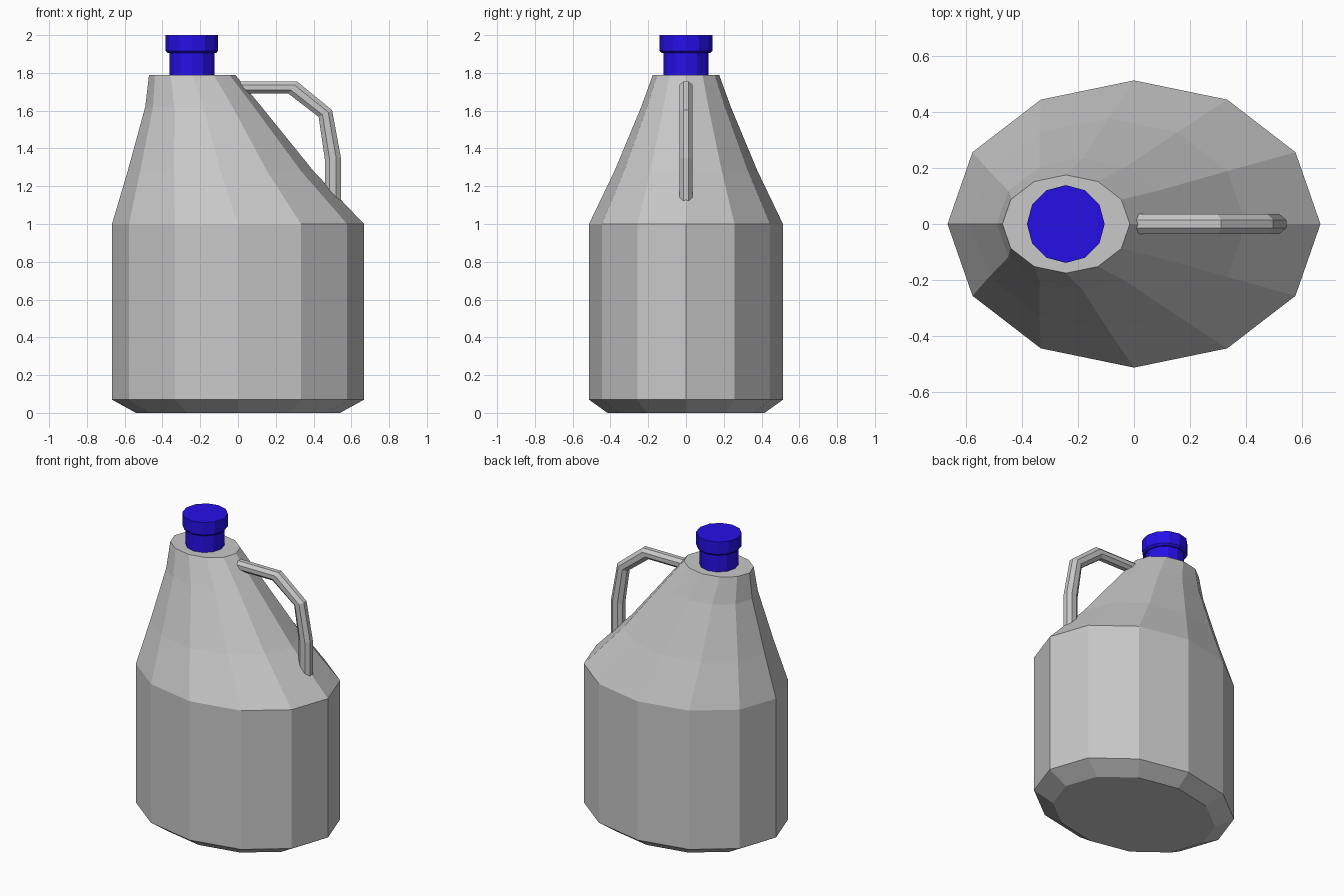
import bpy, bmesh
from math import sin, cos, pi
from mathutils import Vector

cube = bpy.data.objects.get("Cube")
if cube:
    bpy.data.objects.remove(cube)


def material(name, rgb):
    m = bpy.data.materials.new(name)
    m.use_nodes = True
    m.diffuse_color = (*rgb, 1)
    m.node_tree.nodes["Principled BSDF"].inputs["Base Color"].default_value = (*rgb, 1)
    return m


def loft(name, rings, mat):
    """Skin a list of point rings into a closed solid."""
    bm = bmesh.new()
    loops = [[bm.verts.new(p) for p in ring] for ring in rings]
    n = len(loops[0])
    for a, b in zip(loops, loops[1:]):
        for i in range(n):
            j = (i + 1) % n
            bm.faces.new((a[i], a[j], b[j], b[i]))
    bm.faces.new(loops[0][::-1])
    bm.faces.new(loops[-1])
    bmesh.ops.recalc_face_normals(bm, faces=bm.faces)
    mesh = bpy.data.meshes.new(name)
    bm.to_mesh(mesh)
    bm.free()
    mesh.materials.append(mat)
    obj = bpy.data.objects.new(name, mesh)
    bpy.context.collection.objects.link(obj)
    return obj


def ring(centre, u, v, sides, turn=0.0):
    """Polygon ring around centre, spanned by half axes u and v."""
    c, u, v = Vector(centre), Vector(u), Vector(v)
    angles = [2 * pi * (i + turn) / sides for i in range(sides)]
    return [c + u * cos(a) + v * sin(a) for a in angles]


def flat_ring(x, z, rx, ry):
    return ring((x, 0, z), (rx, 0, 0), (0, ry, 0), 12)


grey = material("grey plastic", (0.58, 0.58, 0.58))
blue = material("blue plastic", (0.019, 0.005, 0.8))

# Body: elliptical rings (centre x, z, half length), leaning toward the neck
ASPECT = 0.77
body = [(0, 0, 0.54), (0, 0.07, 0.667), (0, 1.0, 0.667),
        (-0.092, 1.28, 0.492), (-0.183, 1.62, 0.308), (-0.243, 1.79, 0.228)]
loft("jug_body", [flat_ring(x, z, r, r * ASPECT) for x, z, r in body], grey)

# Neck and lid
NECK_X = -0.244
neck = [(1.78, 0.119), (1.91, 0.119)]
lid = [(1.905, 0.128), (1.917, 0.139), (2.0, 0.139)]
for name, profile in (("neck", neck), ("lid", lid)):
    loft(name, [flat_ring(NECK_X, z, r, r) for z, r in profile], blue)

# Handle: outer and inner edge of each cross-section in the xz plane
sections = [((-0.03, 1.755), (-0.03, 1.69)),
            ((0.312, 1.755), (0.267, 1.69)),
            ((0.498, 1.603), (0.427, 1.567)),
            ((0.545, 1.35), (0.46, 1.34)),
            ((0.545, 1.08), (0.46, 1.08))]
FLAT = 1 / cos(pi / 8)
rings = []
for (ox, oz), (ix, iz) in sections:
    outer, inner = Vector((ox, 0, oz)), Vector((ix, 0, iz))
    rings.append(ring((outer + inner) / 2, (outer - inner) / 2 * FLAT,
                      (0, 0.035 * FLAT, 0), 8, 0.5))
loft("handle", rings, grey)
